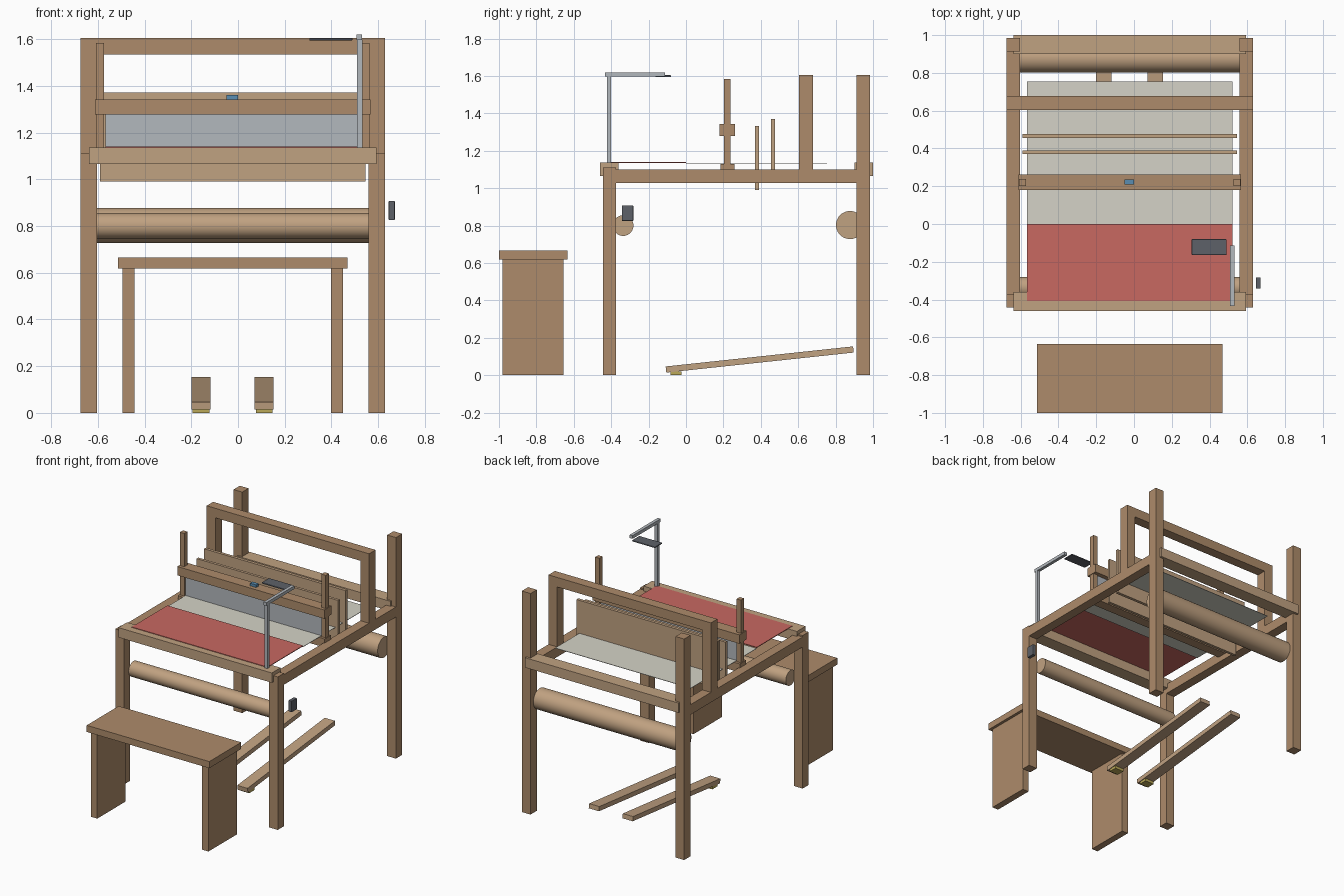
import bpy, math
from mathutils import Vector

if "Cube" in bpy.data.objects:
    bpy.data.objects.remove(bpy.data.objects["Cube"])

CX = -0.0225  # centre line of the loom


def material(name, rgb):
    m = bpy.data.materials.new(name)
    m.diffuse_color = (*rgb, 1)
    m.use_nodes = True
    m.node_tree.nodes["Principled BSDF"].inputs["Base Color"].default_value = m.diffuse_color
    return m


WOOD = material("oak", (0.42, 0.26, 0.145))
PALE = material("pale_wood", (0.53, 0.36, 0.22))
STEEL = material("steel", (0.45, 0.48, 0.51))
DARK = material("dark_plastic", (0.11, 0.12, 0.14))
RED = material("red_cloth", (0.58, 0.14, 0.12))
WARP = material("warp_yarn", (0.66, 0.65, 0.57))
BLUE = material("blue_clip", (0.1, 0.27, 0.45))
BRASS = material("brass", (0.5, 0.4, 0.1))


def box(name, x, y, z, mat, bevel=0):
    """Box from (min, max) ranges."""
    bpy.ops.mesh.primitive_cube_add(size=1)
    o = bpy.context.object
    o.name = name
    for v in o.data.vertices:
        v.co = Vector([r[0] if c < 0 else r[1] for c, r in zip(v.co, (x, y, z))])
    o.data.materials.append(mat)
    if bevel:
        b = o.modifiers.new("round", "BEVEL")
        b.width, b.segments = bevel, 2
    return o


def pair(name, offset, width, y, z, mat):
    """Two matching boxes either side of the centre line."""
    for side, s in (("left", -1), ("right", 1)):
        c = CX + s * offset
        box(f"{name}_{side}", (c - width / 2, c + width / 2), y, z, mat)


def span(name, half, y, z, mat):
    """Crosswise box centred on the loom."""
    return box(name, (CX - half, CX + half), y, z, mat)


def roller(name, y, z, r):
    bpy.ops.mesh.primitive_cylinder_add(vertices=40, radius=r, depth=1.164,
                                        location=(CX, y, z), rotation=(0, math.pi / 2, 0))
    o = bpy.context.object
    o.name = name
    o.data.materials.append(PALE)
    bpy.ops.object.shade_smooth_by_angle()


# Frame
pair("front_post", 0.617, 0.07, (-0.443, -0.374), (0, 1.11), WOOD)
pair("rear_post", 0.617, 0.07, (0.912, 0.984), (0, 1.604), WOOD)
pair("side_rail", 0.617, 0.07, (-0.374, 0.912), (1.027, 1.1), WOOD)
span("breast_beam", 0.616, (-0.46, -0.36), (1.065, 1.136), PALE)
span("back_beam", 0.616, (0.9, 1.0), (1.065, 1.136), PALE)

# Overhead castle
pair("castle_post", 0.617, 0.07, (0.604, 0.678), (1.1, 1.535), WOOD)
span("castle_beam", 0.652, (0.604, 0.678), (1.535, 1.604), WOOD)

# Cloth and warp rollers
roller("cloth_roller", -0.336, 0.8, 0.055)
roller("warp_roller", 0.877, 0.803, 0.075)

# Beater with reed
pair("beater_upright", 0.568, 0.035, (0.202, 0.238), (1.1, 1.583), WOOD)
span("beater_sill", 0.59, (0.184, 0.258), (1.068, 1.129), WOOD)
span("beater_cap", 0.59, (0.179, 0.263), (1.278, 1.342), WOOD)
span("reed", 0.545, (0.21, 0.23), (1.125, 1.28), STEEL)
box("beater_clip", (-0.049, 0.0), (0.208, 0.236), (1.342, 1.361), BLUE)

# Heddle shafts
span("heddle_shaft_front", 0.568, (0.37, 0.39), (0.99, 1.332), PALE)
span("heddle_shaft_back", 0.568, (0.455, 0.477), (1.03, 1.371), PALE)

# Textile sheets
span("woven_cloth", 0.545, (-0.408, 0.0), (1.135, 1.14), RED)
span("warp_sheet", 0.545, (0.0, 0.755), (1.129, 1.132), WARP)

# Treadles, sloping up to the back, on brass pads
for i, x in enumerate((-0.159, 0.112)):
    t = box(f"treadle_{i + 1}", (-0.041, 0.041), (-0.504, 0.504), (-0.0165, 0.0165), PALE)
    t.location = (x, 0.394, 0.084)
    t.rotation_euler.x = math.atan2(0.107, 1.0)
    box(f"treadle_pad_{i + 1}", (x - 0.036, x + 0.036), (-0.083, -0.023), (0, 0.02), BRASS)

# Lamp on the breast beam
box("lamp_pole", (0.51, 0.532), (-0.422, -0.4), (1.136, 1.597), STEEL)
box("lamp_arm", (0.508, 0.531), (-0.434, -0.113), (1.596, 1.619), STEEL)
box("lamp_head", (0.305, 0.49), (-0.164, -0.08), (1.594, 1.604), DARK, 0.004)

# Counter box beside the cloth roller
box("counter_box", (0.645, 0.671), (-0.342, -0.282), (0.825, 0.907), DARK, 0.003)

# Bench
span("bench_seat", 0.492, (-1.0, -0.634), (0.618, 0.666), WOOD)
pair("bench_leg", 0.4465, 0.05, (-0.98, -0.655), (0, 0.618), WOOD)
